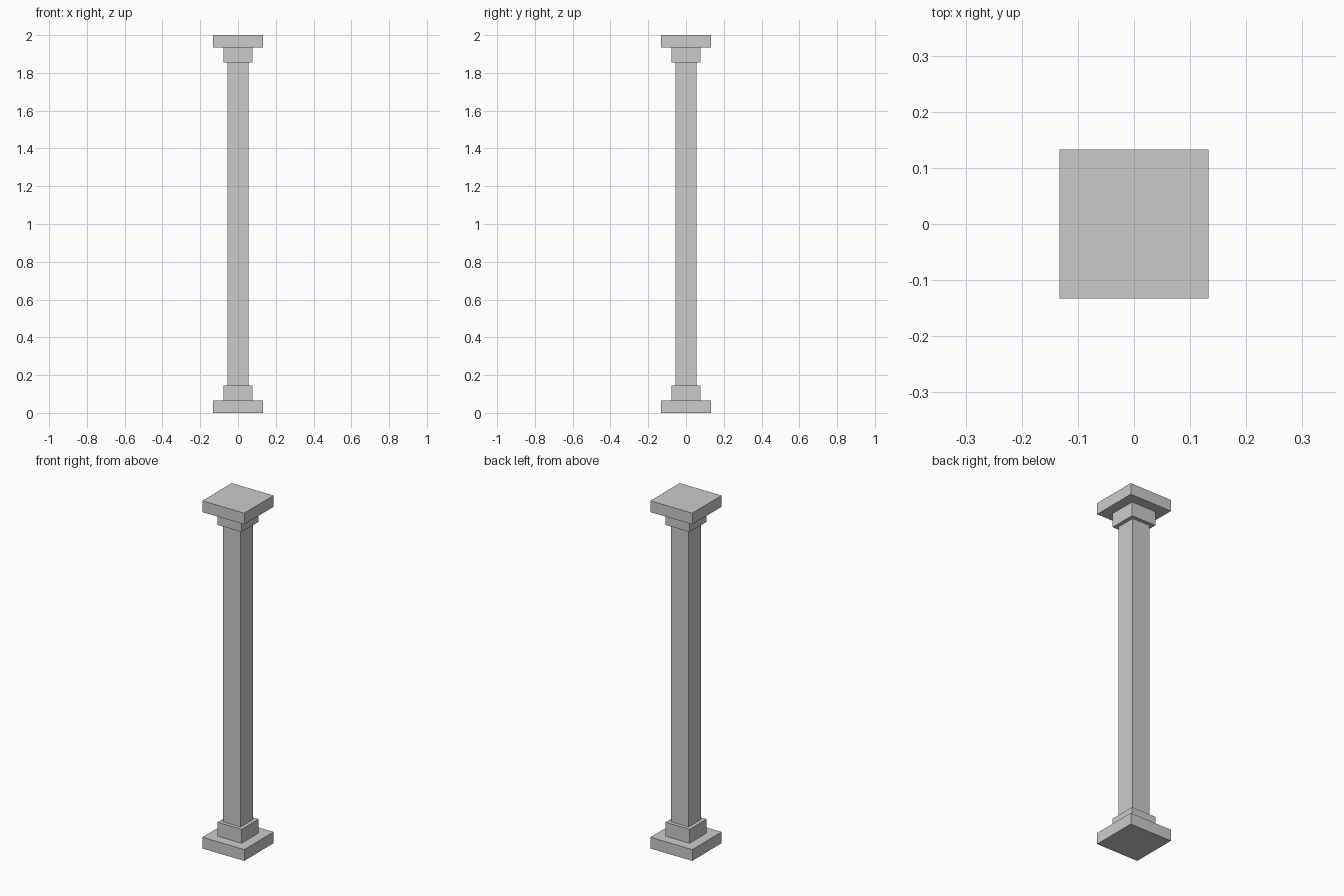
import bpy

cube = bpy.data.objects.get("Cube")
if cube:
    bpy.data.objects.remove(cube, do_unlink=True)

HEIGHT = 2.0
SLAB_TOP = 0.065
COLLAR_TOP = 0.145

# Plain grey stone
stone = bpy.data.materials.new("grey_stone")
stone.use_nodes = True
colour = (0.6, 0.6, 0.6, 1)
stone.diffuse_color = colour
stone.node_tree.nodes["Principled BSDF"].inputs["Base Color"].default_value = colour


def block(name, width, bottom, top):
    """Square block centred on the column axis."""
    bpy.ops.mesh.primitive_cube_add(size=1, location=(0, 0, (bottom + top) / 2))
    obj = bpy.context.object
    obj.name = name
    obj.scale = (width, width, top - bottom)
    bpy.ops.object.transform_apply(location=False, rotation=False, scale=True)
    obj.data.materials.append(stone)
    return obj


# Shaft between the two collars
block("shaft", 0.112, COLLAR_TOP, HEIGHT - COLLAR_TOP)

# Matching slab and collar at each end
for part, width, low, high in (("slab", 0.266, 0, SLAB_TOP),
                               ("collar", 0.154, SLAB_TOP, COLLAR_TOP)):
    block("base_" + part, width, low, high)
    block("capital_" + part, width, HEIGHT - high, HEIGHT - low)
